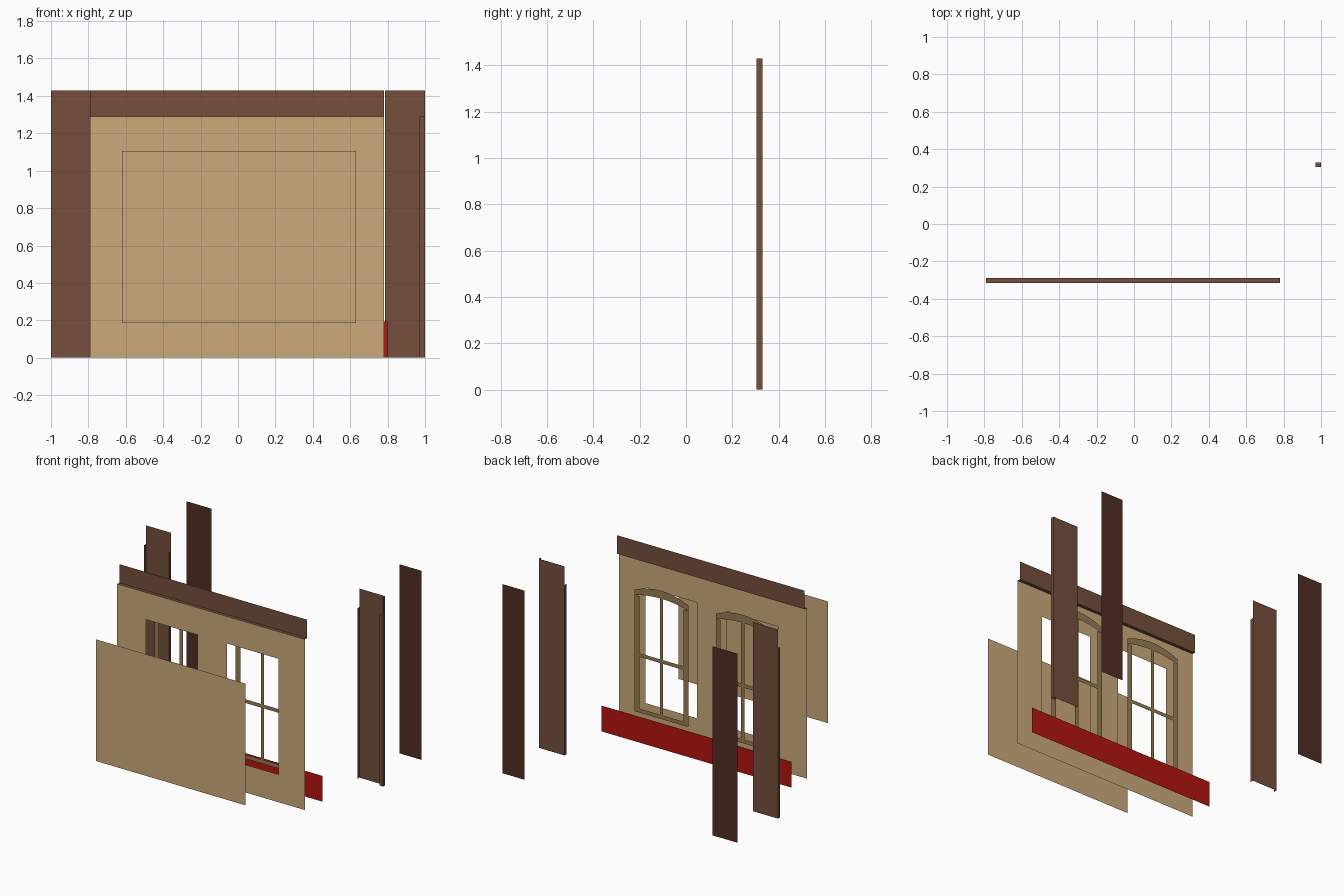
import bpy, math

if "Cube" in bpy.data.objects:
    bpy.data.objects.remove(bpy.data.objects["Cube"])


def lin(c):
    return ((c / 255 + 0.055) / 1.055) ** 2.4


def material(name, r, g, b):
    m = bpy.data.materials.new(name)
    m.diffuse_color = (lin(r), lin(g), lin(b), 1)
    m.use_nodes = True
    m.node_tree.nodes["Principled BSDF"].inputs["Base Color"].default_value = m.diffuse_color
    return m


TAN = material("plaster", 204, 170, 122)
BROWN = material("timber", 118, 79, 59)
DARK = material("dark_timber", 84, 46, 36)
RED = material("red_paint", 180, 20, 16)
FRAME = material("window_wood", 152, 125, 84)


def build(name, mat, quads):
    """One object from a list of four-cornered faces."""
    verts, faces, index = [], [], {}
    for q in quads:
        face = []
        for p in q:
            key = tuple(round(c, 4) for c in p)
            if key not in index:
                index[key] = len(verts)
                verts.append(key)
            face.append(index[key])
        faces.append(face)
    me = bpy.data.meshes.new(name)
    me.from_pydata(verts, [], faces)
    me.materials.append(mat)
    ob = bpy.data.objects.new(name, me)
    bpy.context.collection.objects.link(ob)
    return ob


def xz(x0, x1, z0, z1, y):
    return [(x0, y, z0), (x1, y, z0), (x1, y, z1), (x0, y, z1)]


def yz(y0, y1, z0, z1, x):
    return [(x, y0, z0), (x, y1, z0), (x, y1, z1), (x, y0, z1)]


def xy(x0, x1, y0, y1, z):
    return [(x0, y0, z), (x1, y0, z), (x1, y1, z), (x0, y1, z)]


H, LEDGE = 1.43, 1.29
XL, XR = -0.79, 0.78

# Plain panel at the very front
build("front_panel", TAN, [xz(-0.62, 0.63, 0.185, 1.105, -0.81)])

# Wall with two rectangular window openings
xs = [XL, -0.55, -0.12, 0.13, 0.56, XR]
zs = [0, 0.21, 1.085, LEDGE]
build("wall", TAN, [xz(xs[i], xs[i + 1], zs[j], zs[j + 1], -0.315)
                    for i in range(5) for j in range(3)
                    if not (j == 1 and i in (1, 3))])

# Recessed beam and its ledge on top of the wall
build("top_beam", BROWN, [xy(XL, XR, -0.315, -0.29, LEDGE),
                          xz(XL, XR, LEDGE, H, -0.29)])


# Arched window frames with glazing bars
def window(name, cx, y=-0.2):
    w, t, b = 0.225, 0.04, 0.014
    z0, spring, inner, mid = 0.19, 1.11, 1.07, 0.625
    quads = [xz(cx - w, cx - w + t, z0, inner, y),
             xz(cx + w - t, cx + w, z0, inner, y),
             xz(cx - w + t, cx + w - t, z0, z0 + 0.03, y),
             xz(cx - b, cx + b, z0 + 0.03, 1.10, y),
             xz(cx - w + t, cx - b, mid - b, mid + b, y),
             xz(cx + b, cx + w - t, mid - b, mid + b, y)]
    n = 8
    for i in range(n):
        u = [-1 + 2 * k / n for k in (i, i + 1)]
        (a, a2), (o, o2) = [(cx + w * k) for k in u], [spring + 0.05 * (1 - k * k) for k in u]
        p, p2 = [inner + 0.03 * (1 - k * k) for k in u]
        quads.append([(a, y, p), (a2, y, p2), (a2, y, o2), (a, y, o)])
    build(name, FRAME, quads)


for side, cx in (("left", -0.335), ("right", 0.345)):
    window(side + "_window_frame", cx)

# Red skirting strip behind the wall
build("skirting", RED, [xz(XL, 0.80, 0, 0.195, -0.135)])

# Side pilasters: recessed panel with thin edge returns
Y0, Y1 = 0.305, 0.33
build("left_pilaster", BROWN, [xz(-1, XL, 0, H, Y1),
                               yz(Y0, Y1, 0, LEDGE, -1),
                               yz(Y0, Y1, 0, LEDGE, XL)])
build("right_pilaster", BROWN, [xz(0.785, 1, 0, H, Y1),
                                yz(Y0, Y1, 0, LEDGE, 0.785),
                                yz(Y0, Y1, LEDGE, H, 1)])
# Corner post on the right pilaster
build("corner_post", BROWN, [xz(0.97, 1, 0, LEDGE, Y0),
                             yz(Y0, Y1, 0, LEDGE, 0.97),
                             yz(Y0, Y1, 0, LEDGE, 1),
                             xy(0.97, 1, Y0, Y1, LEDGE)])

# Dark panels at the back
build("left_back_panel", DARK, [xz(-1, XL, 0, H, 0.81)])
build("right_back_panel", DARK, [xz(0.785, 0.97, 0, H, 0.81)])
